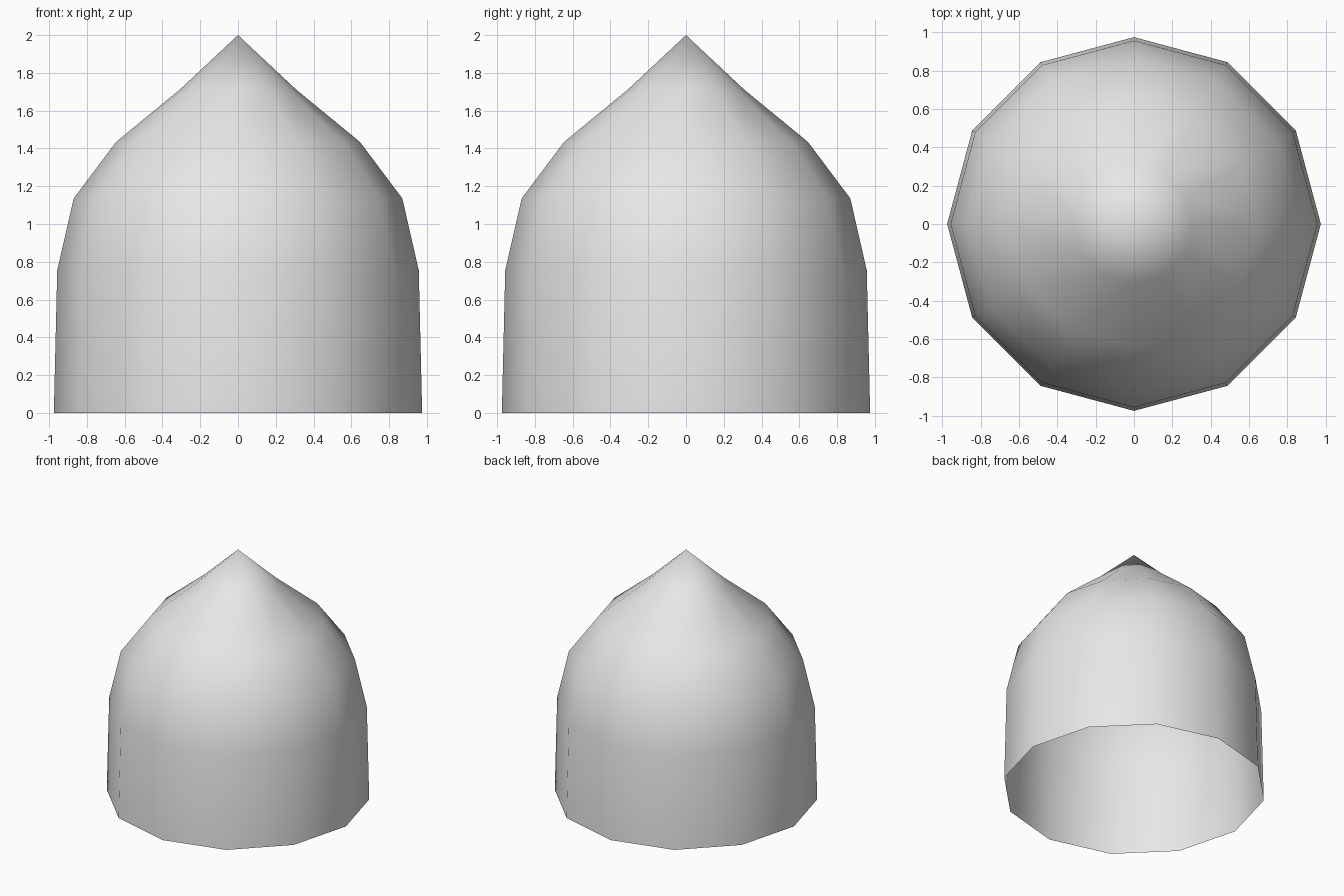
import bpy
import bmesh
from math import cos, sin, tau

cube = bpy.data.objects.get("Cube")
if cube:
    bpy.data.objects.remove(cube, do_unlink=True)

SIDES = 12
# Radius and height of each ring, from the open rim up to the tip
PROFILE = [(0.975, 0), (0.957, 0.755), (0.87, 1.135), (0.645, 1.435), (0.31, 1.71)]
TIP_HEIGHT = 2.0

# Plain grey surface
grey = bpy.data.materials.new("light_grey")
grey.use_nodes = True
colour = (0.8, 0.8, 0.8, 1)
grey.diffuse_color = colour
grey.node_tree.nodes["Principled BSDF"].inputs["Base Color"].default_value = colour

# Pointed dome: a hollow shell of stacked rings, open at the bottom
bm = bmesh.new()
rings = [
    [bm.verts.new((r * cos(tau * i / SIDES), r * sin(tau * i / SIDES), z)) for i in range(SIDES)]
    for r, z in PROFILE
]
tip = bm.verts.new((0, 0, TIP_HEIGHT))
for i in range(SIDES):
    j = (i + 1) % SIDES
    for low, high in zip(rings, rings[1:]):
        bm.faces.new((low[i], low[j], high[j], high[i]))
    bm.faces.new((rings[-1][i], rings[-1][j], tip))
for face in bm.faces:
    face.smooth = True

mesh = bpy.data.meshes.new("pointed_dome")
bm.to_mesh(mesh)
bm.free()
mesh.materials.append(grey)
dome = bpy.data.objects.new("pointed_dome", mesh)
bpy.context.collection.objects.link(dome)
